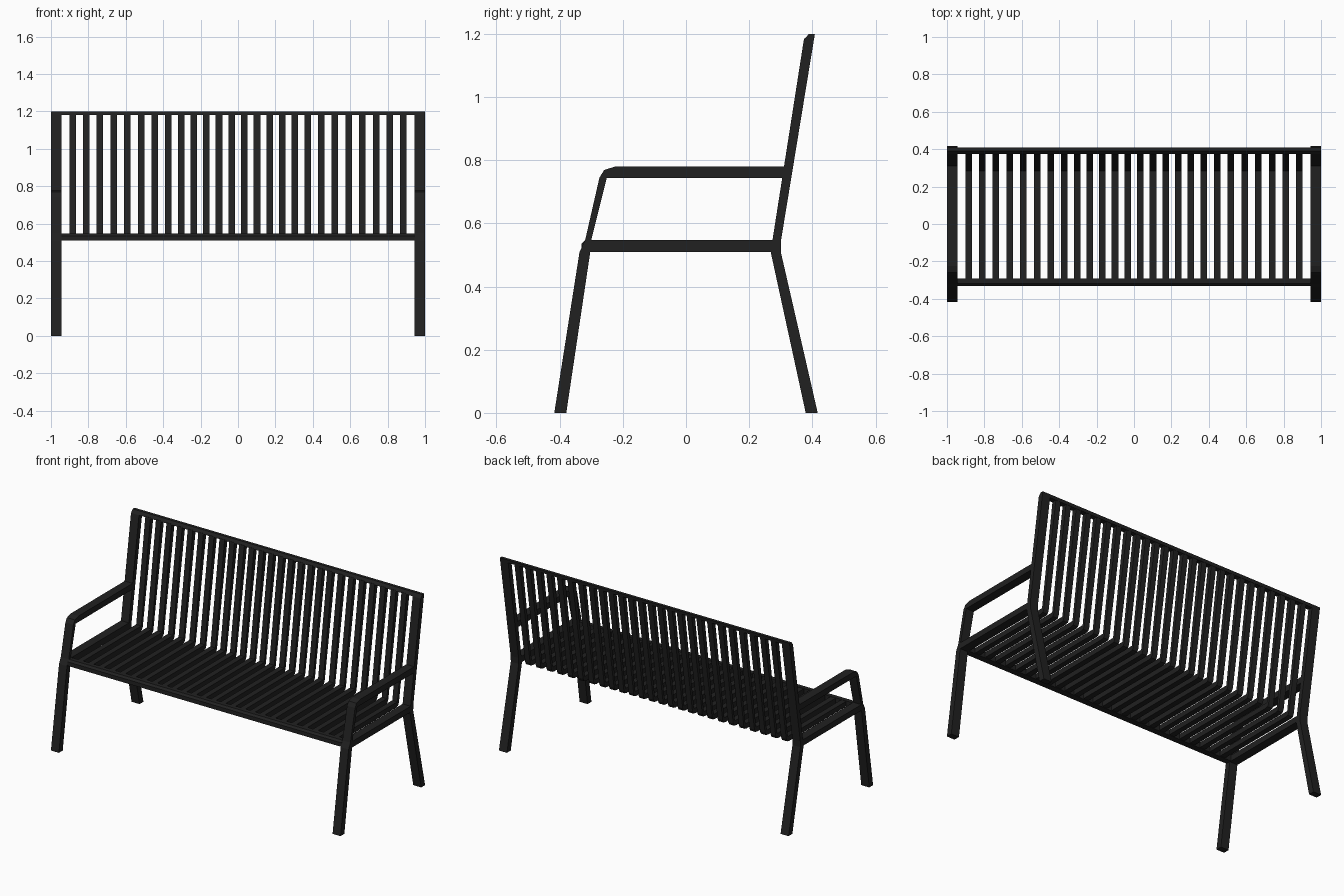
import bpy
import bmesh

cube = bpy.data.objects.get("Cube")
if cube:
    bpy.data.objects.remove(cube)

# One dark powder-coat colour for the whole bench
BLACK = (0.015, 0.015, 0.015, 1)
mat = bpy.data.materials.new("charcoal_black")
mat.use_nodes = True
mat.diffuse_color = BLACK
mat.node_tree.nodes["Principled BSDF"].inputs["Base Color"].default_value = BLACK


def profile_mesh(name, outline, x0, x1):
    """Extrude a side outline of (y, z) points from x0 to x1."""
    bm = bmesh.new()
    face = bm.faces.new([bm.verts.new((x0, y, z)) for y, z in outline])
    grown = bmesh.ops.extrude_face_region(bm, geom=[face])["geom"]
    moved = [v for v in grown if isinstance(v, bmesh.types.BMVert)]
    bmesh.ops.translate(bm, verts=moved, vec=(x1 - x0, 0, 0))
    bmesh.ops.recalc_face_normals(bm, faces=bm.faces)
    mesh = bpy.data.meshes.new(name)
    bm.to_mesh(mesh)
    bm.free()
    mesh.materials.append(mat)
    return mesh


def add_object(name, mesh, x=0.0):
    obj = bpy.data.objects.new(name, mesh)
    obj.location.x = x
    bpy.context.collection.objects.link(obj)
    return obj


INNER, OUTER = 0.945, 1.0      # x extent of the side frames
LOW, HIGH = 0.51, 0.547        # seat thickness

# Side frame members, mitred where they meet
frame_parts = {
    "front_leg": [(-0.417, 0), (-0.379, 0), (-0.303, LOW), (-0.3, HIGH),
                  (-0.319, HIGH), (-0.337, LOW)],
    "armrest": [(-0.322, 0.535), (-0.274, 0.745), (-0.259, 0.769),
                (-0.224, 0.78), (0.319, 0.78), (0.312, 0.743),
                (-0.251, 0.743), (-0.3, HIGH)],
    "seat_side_bar": [(-0.303, LOW), (0.268, LOW), (0.284, HIGH), (-0.3, HIGH)],
    "back_leg": [(0.379, 0), (0.417, 0), (0.3, LOW), (0.3, HIGH),
                 (0.284, HIGH), (0.268, LOW)],
    "back_post": [(0.284, HIGH), (0.3, HIGH - 0.01), (0.408, 1.2),
                  (0.389, 1.2), (0.373, 1.181)],
}
# The post keeps a constant width down to the seat joint
frame_parts["back_post"][:2] = [(0.268, LOW), (0.3, LOW), (0.301, HIGH)]

for name, outline in frame_parts.items():
    for side, sign in (("left", 1), ("right", -1)):
        add_object(f"{name}_{side}",
                   profile_mesh(name, outline, sign * INNER, sign * OUTER))

# Long rails along the seat front and the backrest top
front_rail = [(-0.331, LOW), (-0.292, LOW), (-0.292, HIGH),
              (-0.319, HIGH), (-0.331, 0.535)]
top_rail = [(0.373, 1.181), (0.389, 1.2), (0.408, 1.2), (0.405, 1.181)]
add_object("front_rail", profile_mesh("front_rail", front_rail, -INNER, INNER))
add_object("top_rail", profile_mesh("top_rail", top_rail, -INNER, INNER))

# Bent slats running from the front rail over the seat and up the back
slat_outline = [(-0.295, 0.513), (0.27, 0.513), (0.29, 0.517), (0.299, 0.535),
                (0.404, 1.185), (0.374, 1.185), (0.284, 0.545), (-0.295, 0.545)]
slat = profile_mesh("slat", slat_outline, -0.0175, 0.0175)

# Spacing is slightly tighter across the middle of the bench
positions = [0.034 + 0.0676 * min(i, 5) + 0.0732 * max(i - 5, 0)
             for i in range(13)]
for i, x in enumerate(positions, 1):
    add_object(f"slat_left_{i:02d}", slat, x)
    add_object(f"slat_right_{i:02d}", slat, -x)
